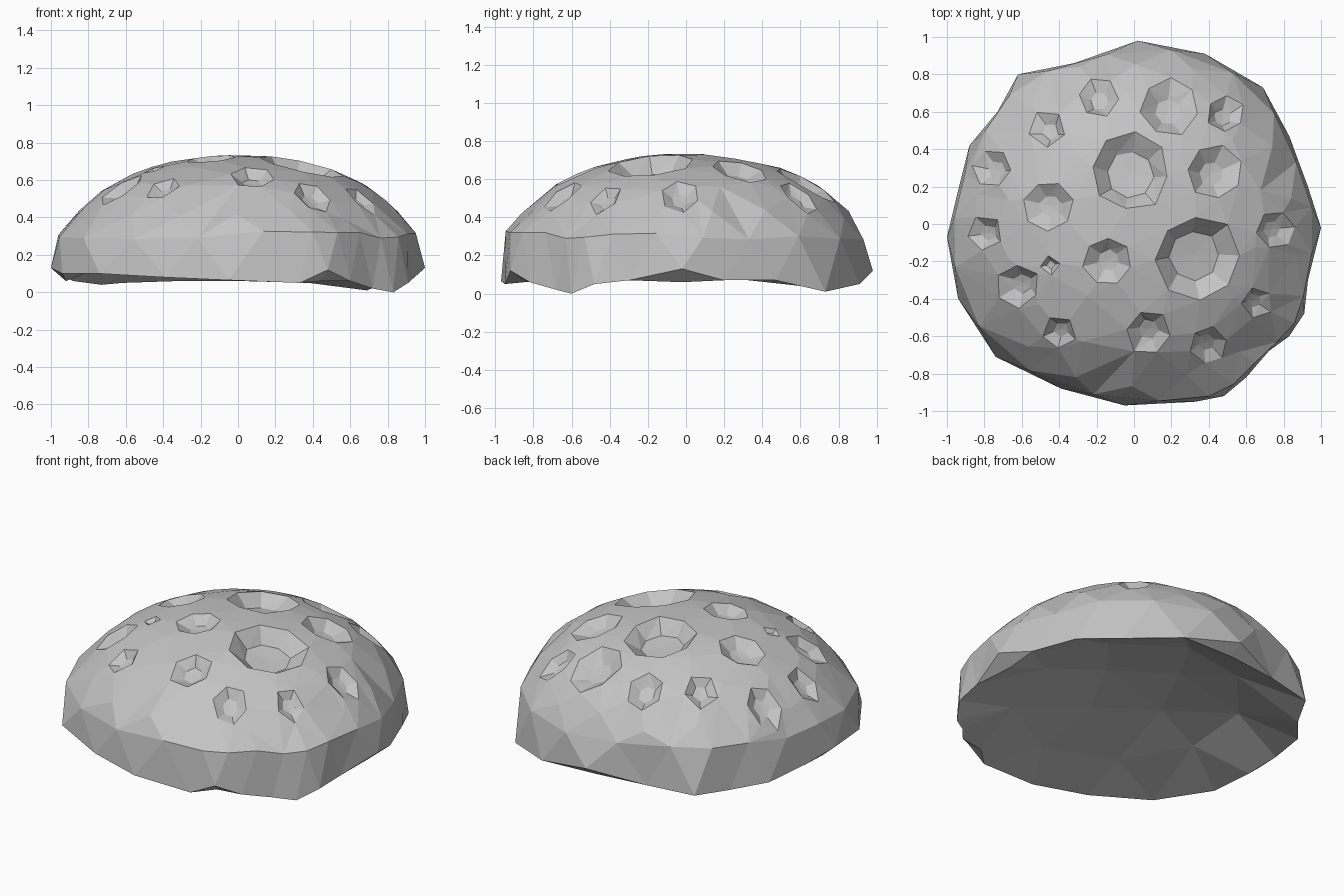
import bpy
import bmesh
import math
import random
from mathutils import Vector
from mathutils.geometry import delaunay_2d_cdt

cube = bpy.data.objects.get("Cube")
if cube:
    bpy.data.objects.remove(cube, do_unlink=True)
random.seed(4)

# Lower lip of the rock, counter-clockwise
LIP = [(1, -.02, .13), (.93, .2, .07), (.83, .47, .07), (.69, .73, .01),
       (.38, .91, .05), (.02, .98, .12), (-.32, .86, .06), (-.62, .8, .05),
       (-.73, .6, .04), (-.88, .42, .06), (-.95, .14, .09), (-1, -.07, .13),
       (-.94, -.4, .1), (-.74, -.71, .1), (-.39, -.88, .08), (-.05, -.97, .065),
       (.33, -.95, .05), (.48, -.92, .12), (.6, -.82, .06), (.72, -.68, .02),
       (.83, -.6, 0), (.91, -.48, .05), (.93, -.3, .07)]

# Craters: centre x, centre y, radius, sides
CRATERS = [(-.02, .28, .21, 8), (.34, -.18, .23, 8), (.43, .28, .145, 7),
           (-.46, .1, .13, 7), (-.14, -.2, .13, 7), (-.19, .68, .11, 6),
           (.19, .63, .155, 7), (.49, .59, .1, 6), (-.46, .51, .1, 5),
           (-.76, .3, .1, 6), (-.8, -.05, .095, 5), (-.62, -.33, .115, 6),
           (-.45, -.22, .055, 4), (-.4, -.58, .09, 5), (.08, -.58, .12, 6),
           (.4, -.65, .1, 6), (.66, -.42, .085, 5), (.76, -.03, .1, 6)]


def height(x, y):
    t = min(math.hypot(x, y), 1)
    return max(.735 * (1 - t ** 2.1) ** .42, .3)


def normal(x, y):
    e = .02
    return Vector((height(x - e, y) - height(x + e, y),
                   height(x, y - e) - height(x, y + e), 2 * e)).normalized()


def ring(cx, cy, r, n, wobble=0.0, start=0.0):
    pts = []
    for i in range(n):
        a = start + math.tau * i / n
        d = r * (1 + random.uniform(-wobble, wobble))
        pts.append((cx + d * math.cos(a), cy + d * math.sin(a)))
    return pts


def on_dome(pts):
    return [Vector((x, y, height(x, y))) for x, y in pts]


def add_sheet(bm, loops, loose):
    """Triangulate closed loops and loose points as seen from above."""
    pts, edges = [], []
    for loop in loops:
        k, n = len(pts), len(loop)
        pts += loop
        edges += [(k + i, k + (i + 1) % n) for i in range(n)]
    pts += loose
    co, _, faces, origin, _, _ = delaunay_2d_cdt(
        [Vector((p.x, p.y)) for p in pts], edges, [], 1, 1e-5)
    verts = [bm.verts.new(pts[o[0]] if o else (c.x, c.y, height(c.x, c.y)))
             for c, o in zip(co, origin)]
    for f in faces:
        bm.faces.new([verts[i] for i in f])


bm = bmesh.new()
lip = [Vector(p) for p in LIP]
count = len(lip)

# Shoulder loop sits half a step round from the lip
shoulder = []
for i in range(count):
    p = (lip[i] + lip[(i + 1) % count]) * .5 * .985
    p.z = random.uniform(.28, .33)
    shoulder.append(p)

# Zigzag side wall
low = [bm.verts.new(p) for p in lip]
high = [bm.verts.new(p) for p in shoulder]
for i in range(count):
    j = (i + 1) % count
    bm.faces.new((low[i], low[j], high[i]))
    bm.faces.new((low[j], high[j], high[i]))

# Crater rims and sunken floors
loops, floor_centres = [shoulder], []
for cx, cy, r, n in CRATERS:
    start = random.uniform(0, math.tau)
    loops.append(on_dome(ring(cx, cy, r, n, .07, start)))
    drop = normal(cx, cy) * r * .4
    size = r * (.58 if r > .2 else .45)
    loops.append([p - drop for p in on_dome(ring(cx, cy, size, n, .06, start))])
    floor_centres.append(on_dome([(cx, cy)])[0] - drop * 1.12)

# Plain dome facets between the craters
loose = list(floor_centres)
for r, n in ((.87, 18), (.68, 14), (.45, 10), (.2, 5)):
    for p in on_dome(ring(0, 0, r, n, .03, r * 5)):
        if all(math.hypot(p.x - c[0], p.y - c[1]) > c[2] * 1.12 + .02 for c in CRATERS):
            loose.append(p)
add_sheet(bm, loops, loose)

# Undercut just inside the raised peaks of the lip
hollow = [Vector((p.x * .92, p.y * .92, .06)) for p in lip if p.z > .115]

# Shallow bowl underneath, deepest towards the back right
for r, n in ((.66, 9), (.3, 4)):
    hollow += [Vector((x, y, .06 + .2 * (1 - x * x - y * y) * (1 - .2 * x + .2 * y)))
               for x, y in ring(0, 0, r, n, .08, r)]
add_sheet(bm, [lip], hollow)

bmesh.ops.remove_doubles(bm, verts=bm.verts, dist=1e-4)
bmesh.ops.recalc_face_normals(bm, faces=bm.faces)

mesh = bpy.data.meshes.new("cratered_rock")
bm.to_mesh(mesh)
bm.free()
rock = bpy.data.objects.new("cratered_rock", mesh)
bpy.context.collection.objects.link(rock)

# Single stone colour
stone = bpy.data.materials.new("stone_grey")
stone.use_nodes = True
grey = (.55, .55, .55, 1)
stone.diffuse_color = grey
stone.node_tree.nodes["Principled BSDF"].inputs["Base Color"].default_value = grey
mesh.materials.append(stone)
